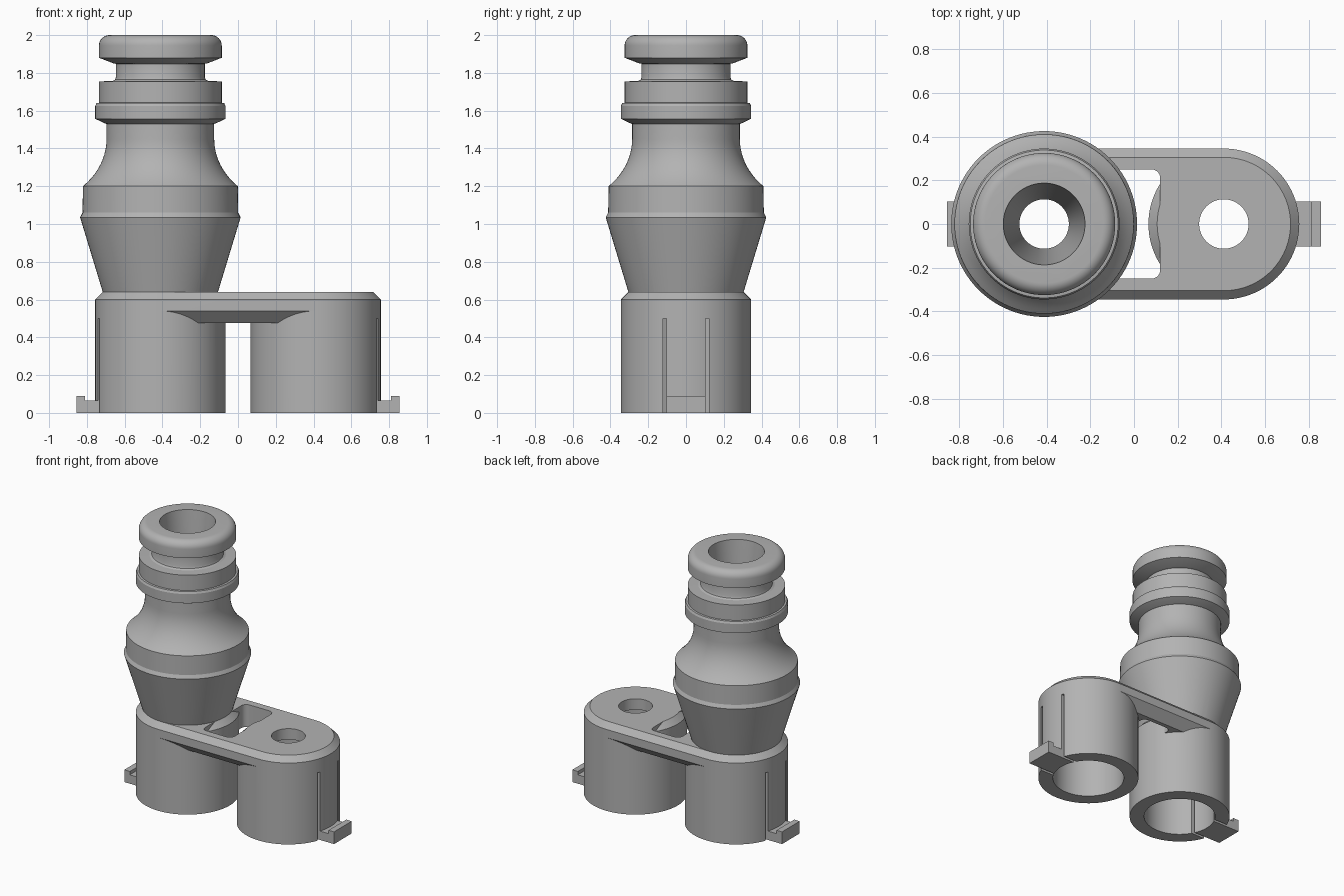
import bpy, bmesh, math

if "Cube" in bpy.data.objects:
    bpy.data.objects.remove(bpy.data.objects["Cube"])

SEG = 96
CX = 0.411          # distance of each socket axis from the centre
R = 0.345           # socket radius

grey = bpy.data.materials.new("plain grey")
grey.diffuse_color = (0.45, 0.45, 0.45, 1)
grey.use_nodes = True
grey.node_tree.nodes["Principled BSDF"].inputs["Base Color"].default_value = grey.diffuse_color


def finish(name, bm):
    bmesh.ops.recalc_face_normals(bm, faces=bm.faces)
    me = bpy.data.meshes.new(name)
    bm.to_mesh(me)
    bm.free()
    me.materials.append(grey)
    ob = bpy.data.objects.new(name, me)
    bpy.context.collection.objects.link(ob)
    return ob


def loft(name, rings):
    """Solid skinned through closed rings of points."""
    bm = bmesh.new()
    vs = [[bm.verts.new(p) for p in ring] for ring in rings]
    n = len(vs[0])
    for a, b in zip(vs, vs[1:]):
        for i in range(n):
            j = (i + 1) % n
            bm.faces.new((a[i], a[j], b[j], b[i]))
    bm.faces.new(vs[0][::-1])
    bm.faces.new(vs[-1])
    return finish(name, bm)


def circle(cx, r, z):
    return [(cx + r * math.cos(2 * math.pi * i / SEG),
             r * math.sin(2 * math.pi * i / SEG), z) for i in range(SEG)]


def turned(name, cx, profile):
    return loft(name, [circle(cx, r, z) for r, z in profile])


def stadium(r, z):
    h = SEG // 2
    pts = []
    for side in (0, 1):
        for i in range(h + 1):
            a = -math.pi / 2 + math.pi * (side + i / h)
            pts.append(((CX if side == 0 else -CX) + r * math.cos(a), r * math.sin(a), z))
    return pts


def prism_y(name, pts, y0, y1):
    return loft(name, [[(x, y, z) for x, z in pts] for y in (y0, y1)])


def box(name, x0, x1, y0, y1, z0, z1):
    return prism_y(name, [(x0, z0), (x1, z0), (x1, z1), (x0, z1)], y0, y1)


def boolean(target, tool, op):
    m = target.modifiers.new(op, 'BOOLEAN')
    m.operation, m.solver, m.object = op, 'EXACT', tool
    bpy.context.view_layer.objects.active = target
    bpy.ops.object.modifier_apply(modifier=m.name)
    bpy.data.objects.remove(tool)


# bridge plate with chamfered rims
body = loft("nozzle_and_sockets",
            [stadium(0.28, 0.475), stadium(R, 0.54), stadium(R, 0.6), stadium(0.305, 0.64)])

# window between the sockets, rounded corners
pts = []
for sx, sy, a0 in ((1, 1, 0), (-1, 1, 90), (-1, -1, 180), (1, -1, 270)):
    for k in range(7):
        a = math.radians(a0 + 15 * k)
        pts.append((sx * 0.08 + 0.04 * math.cos(a), sy * 0.21 + 0.04 * math.sin(a)))
window = loft("window_cutter", [[(x, y, z) for x, y in pts] for z in (0.3, 0.8)])
boolean(body, window, 'DIFFERENCE')

# socket tubes
for s in (-1, 1):
    boolean(body, turned("socket", s * CX, [(R, 0), (R, 0.54), (R, 0.6), (0.305, 0.64)]), 'UNION')

# stepped nozzle
profile = [(0.28, 0.6), (0.305, 0.64), (0.425, 1.035), (0.412, 1.06), (0.41, 1.2)]
for k in range(1, 11):      # concave shoulder
    a = math.radians(45 + 4.5 * k)
    t = (1 - math.sin(a)) / (1 - math.sin(math.pi / 4))
    profile.append((0.285 + 0.125 * t, 1.45 - 0.25 * math.cos(a) / math.cos(math.pi / 4)))
profile += [(0.285, 1.53), (0.292, 1.532), (0.345, 1.557), (0.345, 1.625), (0.338, 1.64),
            (0.325, 1.642), (0.325, 1.755), (0.255, 1.757), (0.24, 1.764), (0.235, 1.778),
            (0.235, 1.848), (0.25, 1.851), (0.325, 1.88), (0.325, 1.945)]
for k in range(1, 9):       # rounded lip
    a = math.radians(90 * k / 8)
    profile.append((0.27 + 0.055 * math.cos(a), 1.945 + 0.055 * math.sin(a)))
boolean(body, turned("nozzle", -CX, profile), 'UNION')

# bores: wide sockets, narrow passages, tapered nozzle mouth
boolean(body, turned("bore", CX, [(0.113, 0.4), (0.113, 0.8)]), 'DIFFERENCE')
boolean(body, turned("bore", -CX, [(0.113, 0.4), (0.113, 1.2), (0.187, 2.0), (0.188, 2.1)]),
        'DIFFERENCE')
for s in (-1, 1):
    boolean(body, turned("bore", s * CX, [(0.245, -0.1), (0.245, 0.56)]), 'DIFFERENCE')

# latch slits and hooks at both ends
for s in (-1, 1):
    for t in (-1, 1):
        slit = box("slit", *sorted((s * 0.56, s * 0.9)), *sorted((t * 0.103, t * 0.123)), -0.1, 0.5)
        boolean(body, slit, 'DIFFERENCE')
    hook = [(0.7, 0), (0.855, 0), (0.855, 0.09), (0.81, 0.09), (0.81, 0.065), (0.7, 0.065)]
    boolean(body, prism_y("hook", [(s * x, z) for x, z in hook], -0.103, 0.103), 'UNION')

# smooth walls, crisp rims
bpy.ops.object.select_all(action='DESELECT')
body.select_set(True)
bpy.context.view_layer.objects.active = body
bpy.ops.object.shade_smooth_by_angle(angle=math.radians(22))
